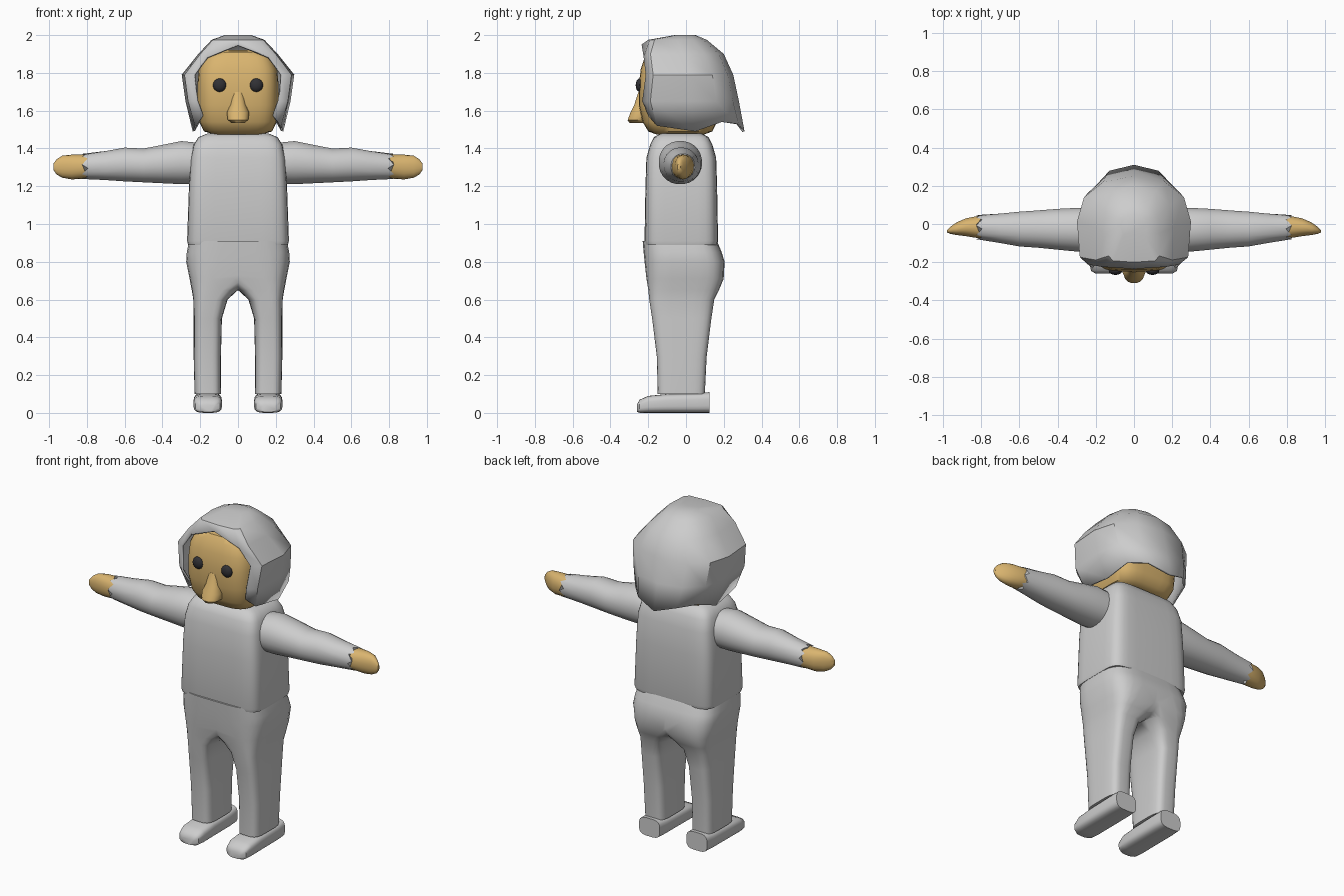
import bpy, bmesh, math

cube = bpy.data.objects.get("Cube")
if cube:
    bpy.data.objects.remove(cube, do_unlink=True)


def material(name, colour):
    mat = bpy.data.materials.new(name)
    mat.use_nodes = True
    mat.diffuse_color = (*colour, 1)
    bsdf = mat.node_tree.nodes["Principled BSDF"]
    bsdf.inputs["Base Color"].default_value = (*colour, 1)
    bsdf.inputs["Roughness"].default_value = 0.8
    return mat


GREY = material("light grey", (.61, .61, .61))
SKIN = material("tan skin", (.7, .46, .16))
DARK = material("dark eye", (.03, .03, .035))


def finish(bm, name, mat, mirror=False, angle=45):
    bmesh.ops.recalc_face_normals(bm, faces=bm.faces)
    mesh = bpy.data.meshes.new(name)
    bm.to_mesh(mesh)
    bm.free()
    mesh.materials.append(mat)
    mesh.shade_smooth()
    mesh.set_sharp_from_angle(angle=math.radians(angle))
    obj = bpy.data.objects.new(name, mesh)
    bpy.context.collection.objects.link(obj)
    if mirror:
        mod = obj.modifiers.new("Mirror", "MIRROR")
        mod.use_bisect_axis[0] = True
    return obj


def spow(value, power):
    return math.copysign(abs(value) ** power, value)


# Map (u, v, along) to x, y, z for each loft axis
AXES = {
    "x": lambda u, v, t: (t, u, v),
    "y": lambda u, v, t: (u, t, v),
    "z": lambda u, v, t: (u, v, t),
}


def loft(name, mat, axis, sections, square=4, n=24, mirror=False, jag=None):
    """Skin rounded sections given as (along, u min, u max, v min, v max)."""
    bm = bmesh.new()
    rings = []
    for row, (t, u0, u1, v0, v1) in enumerate(sections):
        ring = []
        for k in range(n):
            a = math.tau * (k + .5) / n
            u = (u0 + u1 + (u1 - u0) * spow(math.cos(a), 2 / square)) / 2
            v = (v0 + v1 + (v1 - v0) * spow(math.sin(a), 2 / square)) / 2
            shift = jag * (k % 3 - 1) if jag and row == len(sections) - 1 else 0
            ring.append(bm.verts.new(AXES[axis](u, v, t + shift)))
        rings.append(ring)
    for low, high in zip(rings, rings[1:]):
        for k in range(n):
            j = (k + 1) % n
            bm.faces.new((low[k], low[j], high[j], high[k]))
    bm.faces.new(rings[0])
    bm.faces.new(rings[-1])
    return finish(bm, name, mat, mirror)


# Torso: soft box narrowing at the shoulders
loft("torso", GREY, "z", [
    (.89, -.265, .265, -.215, .165),
    (.91, -.27, .27, -.22, .17),
    (1.2, -.26, .26, -.215, .165),
    (1.35, -.25, .25, -.21, .16),
    (1.42, -.235, .235, -.19, .14),
    (1.46, -.21, .21, -.17, .12),
    (1.48, -.16, .16, -.13, .08),
], square=6, n=32)

# Trousers: one leg with half the hips, mirrored
loft("trousers", GREY, "z", [
    (.1, .09, .23, -.15, .1),
    (.3, .09, .235, -.155, .11),
    (.5, .085, .235, -.18, .135),
    (.6, .055, .237, -.195, .15),
    (.65, .0, .245, -.2, .175),
    (.71, -.1, .257, -.21, .2),
    (.8, -.24, .275, -.22, .205),
    (.85, -.265, .272, -.225, .19),
    (.91, -.26, .26, -.23, .165),
], square=4, n=28, mirror=True)

# Shoes
loft("shoes", GREY, "y", [
    (-.26, .12, .2, .005, .045),
    (-.245, .095, .225, 0, .07),
    (-.2, .085, .235, 0, .09),
    (-.1, .085, .235, 0, .1),
    (.06, .085, .235, 0, .105),
    (.125, .09, .23, 0, .11),
], square=3.5, mirror=True)

# Sleeves with a ragged cuff
loft("sleeves", GREY, "x", [
    (.2, -.14, .085, 1.215, 1.43),
    (.3, -.145, .085, 1.21, 1.44),
    (.4, -.135, .08, 1.215, 1.42),
    (.5, -.125, .072, 1.22, 1.4),
    (.6, -.118, .065, 1.225, 1.405),
    (.7, -.1, .055, 1.232, 1.387),
    (.81, -.08, .047, 1.238, 1.372),
], square=2.1, mirror=True, jag=.015)

# Mitten hands
loft("hands", SKIN, "x", [
    (.77, -.083, .045, 1.24, 1.371),
    (.82, -.074, .042, 1.24, 1.367),
    (.88, -.064, .03, 1.236, 1.367),
    (.93, -.058, .008, 1.245, 1.362),
    (.96, -.052, -.014, 1.262, 1.343),
    (.977, -.045, -.03, 1.285, 1.32),
], square=2.2, n=18, mirror=True)

# Head
loft("head", SKIN, "z", [
    (1.475, -.13, .13, -.16, .1),
    (1.49, -.18, .18, -.2, .14),
    (1.54, -.205, .205, -.23, .165),
    (1.63, -.215, .215, -.25, .17),
    (1.74, -.215, .215, -.25, .17),
    (1.82, -.208, .208, -.24, .15),
    (1.88, -.18, .18, -.22, .1),
    (1.91, -.14, .14, -.2, .06),
    (1.92, -.08, .08, -.14, .02),
], square=4, n=32)

# Nose
loft("nose", SKIN, "z", [
    (1.535, -.035, .035, -.3, -.2),
    (1.55, -.055, .055, -.31, -.19),
    (1.59, -.06, .06, -.295, -.19),
    (1.63, -.042, .042, -.275, -.19),
    (1.7, -.03, .03, -.252, -.19),
], square=2.3, n=16)

# Eyes
bm = bmesh.new()
bmesh.ops.create_uvsphere(bm, u_segments=12, v_segments=8, radius=.036)
bmesh.ops.scale(bm, vec=(1, .6, 1), verts=bm.verts)
bmesh.ops.translate(bm, vec=(.097, -.245, 1.735), verts=bm.verts)
finish(bm, "eyes", DARK, mirror=True)

# Hair: faceted cap, open over the face, with an uneven hem
SIDES = 12
HEM = (1.57, 1.57, 1.52, 1.49, 1.54, 1.53, 1.49)
bands = [
    (2.0, .07, -.06, .05),
    (1.975, .14, -.2, .11),
    (1.9, .21, -.235, .2),
    (1.79, .298, -.225, .25),
    (1.65, .278, -.245, .28),
    (1.5, .24, -.21, .31),
]
bm = bmesh.new()
rings = []
for row, (z, width, front, back) in enumerate(bands):
    ring = []
    for k in range(SIDES):
        a = math.tau * k / SIDES
        around = min(k, SIDES - k)
        power = .35 if around < 3 else .9
        x = width * spow(math.sin(a), power)
        y = (front + back - (back - front) * spow(math.cos(a), power)) / 2
        height = z
        if row == 2 and around < 2:
            height = (1.95, 1.885)[around]
        if row == len(bands) - 1:
            height = HEM[around]
        ring.append(bm.verts.new((x, y, height)))
    rings.append(ring)
bm.faces.new(rings[0])
for row, (high, low) in enumerate(zip(rings, rings[1:])):
    for k in range(SIDES):
        if row >= 2 and k in (0, SIDES - 1):
            continue
        j = (k + 1) % SIDES
        bm.faces.new((high[k], low[k], low[j], high[j]))
loose = [v for v in bm.verts if not v.link_faces]
bmesh.ops.delete(bm, geom=loose, context="VERTS")
hair = finish(bm, "hair", GREY, angle=35)
shell = hair.modifiers.new("Thickness", "SOLIDIFY")
shell.thickness = .012
shell.offset = -1
